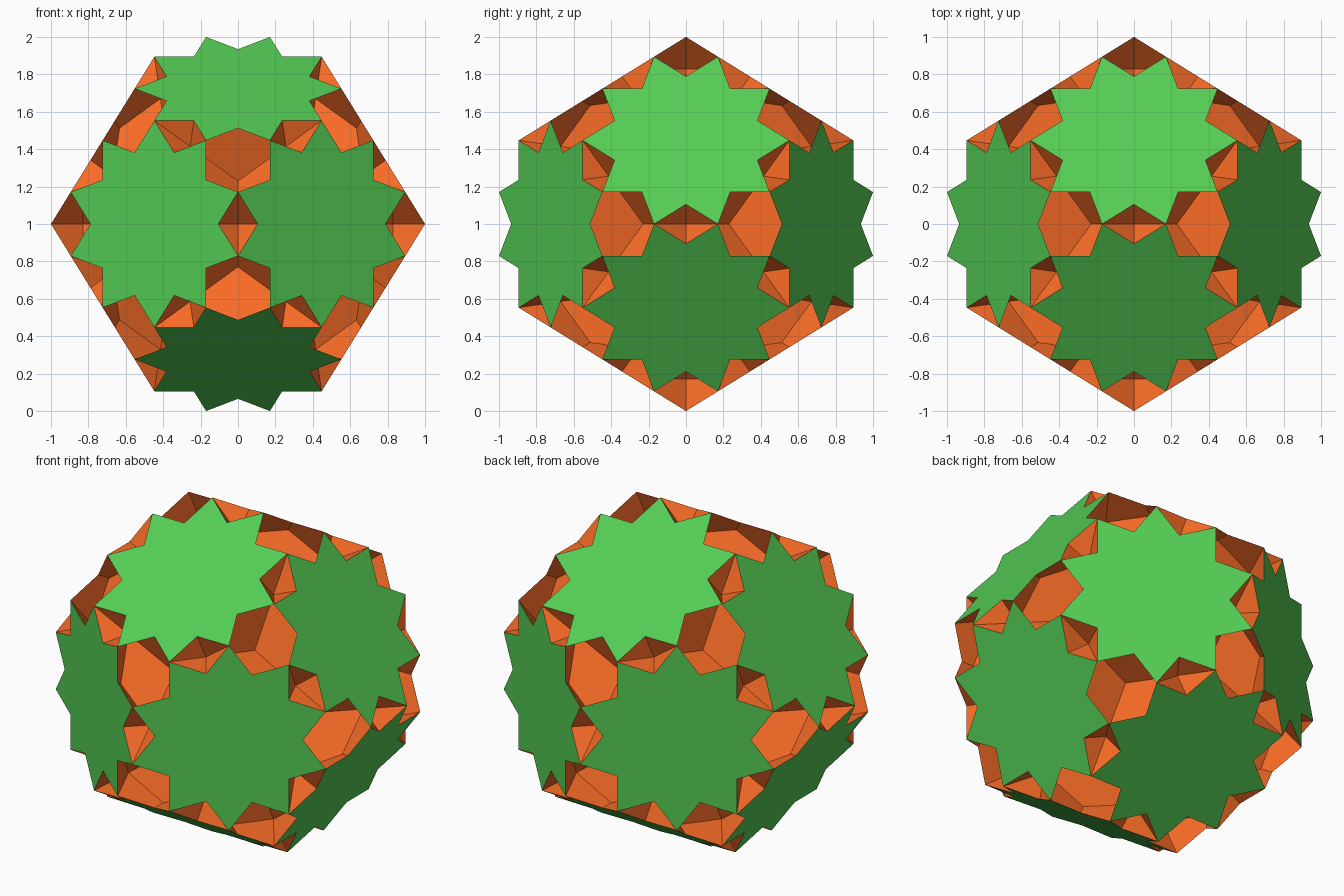
import bpy, bmesh, math, random
from mathutils import Vector
from mathutils.bvhtree import BVHTree

if "Cube" in bpy.data.objects:
    bpy.data.objects.remove(bpy.data.objects["Cube"])

PHI = (1 + 5 ** 0.5) / 2
K = 1 / (2 + PHI)
UP = Vector((0, 0, 1))


def signed_cyclic(a, b, c):
    """All sign changes and cyclic shifts of a point."""
    pts = set()
    for x in {a, -a}:
        for y in {b, -b}:
            for z in {c, -c}:
                pts |= {(x, y, z), (z, x, y), (y, z, x)}
    return [Vector(p) for p in sorted(pts)]


# 60 corners, 12 star-face axes and 20 hexagon axes
corners = (signed_cyclic(K / PHI, 0.0, 1.0)
           + signed_cyclic(K * PHI, K / PHI, 2 * K * PHI)
           + signed_cyclic(2 * K, K * PHI, K * PHI ** 2))
star_axes = [a.normalized() for a in signed_cyclic(0.0, 1.0, PHI)]
hex_axes = [a.normalized() for a in
            signed_cyclic(1.0, 1.0, 1.0) + signed_cyclic(0.0, PHI, 1 / PHI)]
STAR_D = max(p.dot(star_axes[0]) for p in corners)
HEX_D = K * (2 - PHI + PHI ** 2) / 3 ** 0.5


def ring(axis, dist):
    """Corners lying in one face plane, sorted around the axis."""
    pts = [p for p in corners if abs(p.dot(axis) - dist) < 1e-4]
    u = (pts[0] - axis * dist).normalized()
    v = axis.cross(u)
    return sorted(pts, key=lambda p: math.atan2(p.dot(v), p.dot(u)) % (2 * math.pi - 1e-6))


def star_points(axis):
    """Ten-pointed star outline: tip, notch, tip, notch ..."""
    tips, mid = ring(axis, STAR_D), axis * STAR_D
    radius = (tips[0] - mid).length * math.cos(math.radians(54)) / math.cos(math.radians(36))
    out = []
    for i, p in enumerate(tips):
        q = tips[(i + 1) % len(tips)]
        out += [p, mid + ((p + q) / 2 - mid).normalized() * radius]
    return out


def make_object(name, polys, color):
    bm = bmesh.new()
    for poly in polys:
        bm.faces.new([bm.verts.new(p + UP) for p in poly])
    bmesh.ops.remove_doubles(bm, verts=bm.verts, dist=1e-5)
    bmesh.ops.dissolve_limit(bm, angle_limit=0.005, verts=bm.verts, edges=bm.edges)
    mesh = bpy.data.meshes.new(name)
    bm.to_mesh(mesh)
    bm.free()
    mat = bpy.data.materials.new(name)
    mat.diffuse_color = (*color, 1)
    mat.use_nodes = True
    mat.node_tree.nodes["Principled BSDF"].inputs["Base Color"].default_value = mat.diffuse_color
    mesh.materials.append(mat)
    bpy.context.collection.objects.link(bpy.data.objects.new(name, mesh))


stars = [star_points(a) for a in star_axes]
hexes = [ring(a, HEX_D) for a in hex_axes]
planes = [(a, STAR_D) for a in star_axes] + [(a, HEX_D) for a in hex_axes]

# Complete intersecting solid, used to find which pieces are exposed
verts, polys = [], []
for axis, s in zip(star_axes, stars):
    for i in range(0, 20, 2):
        polys.append(range(len(verts), len(verts) + 4))
        verts += [axis * STAR_D, s[i - 1], s[i], s[i + 1]]
for h in hexes:
    polys.append(range(len(verts), len(verts) + 6))
    verts += h
tree = BVHTree.FromPolygons(verts, [tuple(q) for q in polys])
random.seed(1)
rays = [Vector([random.gauss(0, 1) for _ in range(3)]).normalized() for _ in range(400)]


def exposed(point, normal):
    start = point + normal * 1e-4
    return any(r.dot(normal) > 0.02 and tree.ray_cast(start, r)[0] is None for r in rays)


# Slice each hexagon by every other face plane, keep the outer pieces
pieces = []
for axis, h in zip(hex_axes, hexes):
    bm = bmesh.new()
    bm.faces.new([bm.verts.new(p) for p in h])
    for n, d in planes:
        if abs(n.dot(axis)) < 0.999:
            bmesh.ops.bisect_plane(bm, geom=bm.verts[:] + bm.edges[:] + bm.faces[:],
                                   dist=1e-6, plane_co=n * d, plane_no=n)
    for f in bm.faces:
        pts = [v.co.copy() for v in f.verts]
        mid = f.calc_center_median()
        f.normal_update()
        if f.calc_area() < 1e-7:
            continue
        if exposed(mid, f.normal):
            pieces.append(pts)
        elif exposed(mid, -f.normal):
            pieces.append(pts[::-1])
    bm.free()

make_object("star_faces", stars, (0.09, 0.61, 0.09))
make_object("hexagon_facets", pieces, (0.96, 0.15, 0.02))
